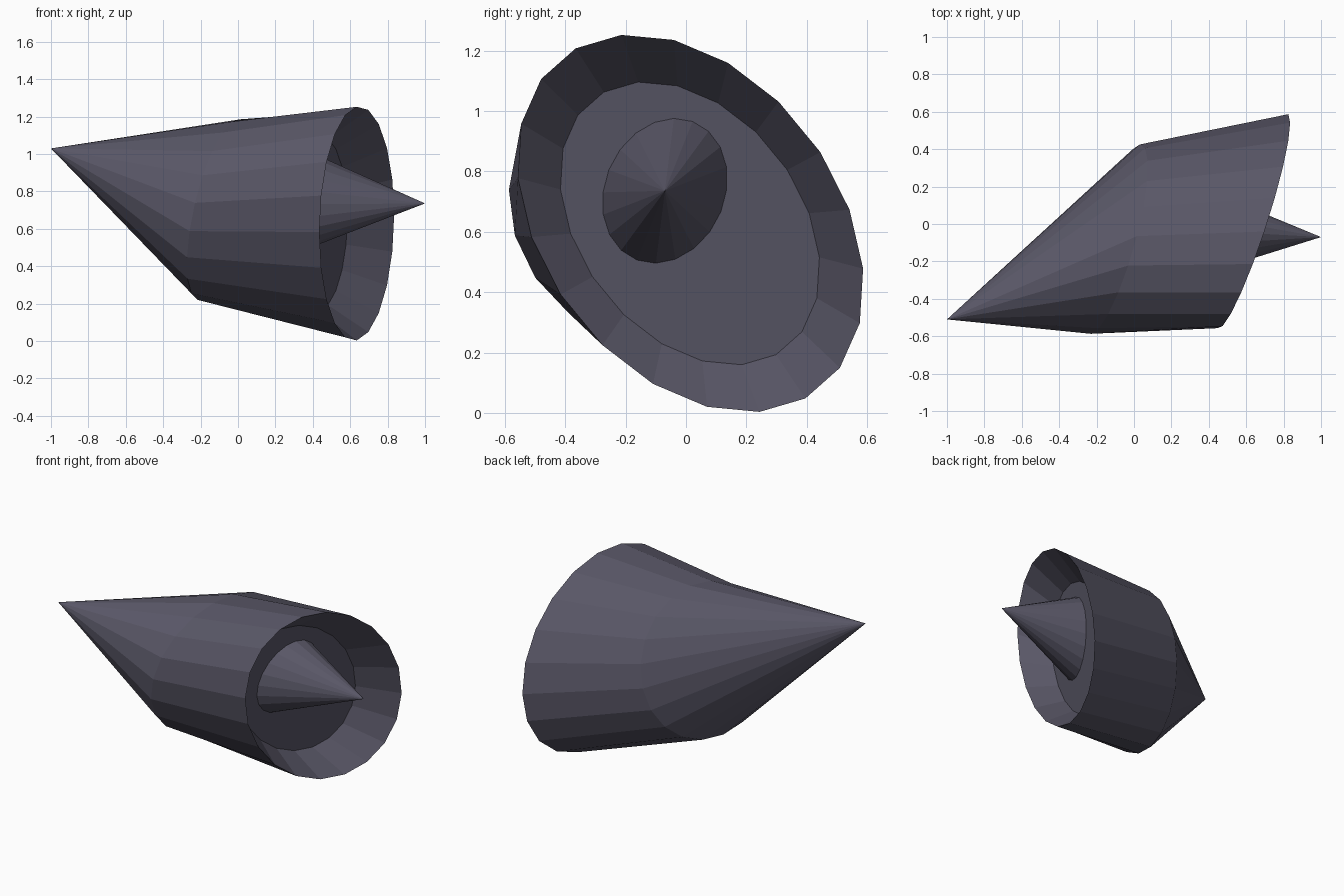
import bpy, bmesh, math
from mathutils import Vector

if "Cube" in bpy.data.objects:
    bpy.data.objects.remove(bpy.data.objects["Cube"])

SIDES = 20
mat = bpy.data.materials.new("dark_slate")
mat.diffuse_color = (0.10, 0.095, 0.135, 1)
mat.use_nodes = True
mat.node_tree.nodes["Principled BSDF"].inputs["Base Color"].default_value = mat.diffuse_color


def ring(bm, centre, a, b):
    """Skewed elliptical ring spanned by two half-axis vectors."""
    c, a, b = Vector(centre), Vector(a), Vector(b)
    out = []
    for k in range(SIDES):
        t = 2 * math.pi * k / SIDES
        out.append(bm.verts.new(c + a * math.cos(t) + b * math.sin(t)))
    return out


def bridge(bm, r1, r2):
    for k in range(SIDES):
        n = (k + 1) % SIDES
        bm.faces.new((r1[k], r1[n], r2[n], r2[k]))


def fan(bm, r, tip):
    v = bm.verts.new(tip)
    for k in range(SIDES):
        bm.faces.new((r[k], r[(k + 1) % SIDES], v))


def finish(bm, name):
    bmesh.ops.recalc_face_normals(bm, faces=bm.faces[:])
    me = bpy.data.meshes.new(name)
    bm.to_mesh(me)
    bm.free()
    me.materials.append(mat)
    bpy.context.collection.objects.link(bpy.data.objects.new(name, me))


# Hull: pointed tail, shoulder, wide rim, then a funnel down to a recessed disc
rim_a, rim_b = Vector((0.062, -0.055, 0.608)), Vector((0.19, 0.572, -0.15))
bm = bmesh.new()
shoulder = ring(bm, (-0.10, -0.081, 0.703), (0.115, 0.016, 0.483), (0.13, 0.506, -0.036))
rim = ring(bm, (0.635, 0.015, 0.628), rim_a, rim_b)
disc = ring(bm, (0.435, 0.013, 0.628), rim_a * 0.75, rim_b * 0.75)
fan(bm, shoulder, (-1, -0.51, 1.03))
bridge(bm, shoulder, rim)
bridge(bm, rim, disc)
bm.faces.new(disc)
finish(bm, "hull")

# Spike: cone standing on the recessed disc
bm = bmesh.new()
base = ring(bm, (0.42, -0.07, 0.736), (0.043, 0.03, 0.24), (0.076, 0.205, 0.005))
fan(bm, base, (1, -0.07, 0.736))
bm.faces.new(base)
finish(bm, "front_spike")
